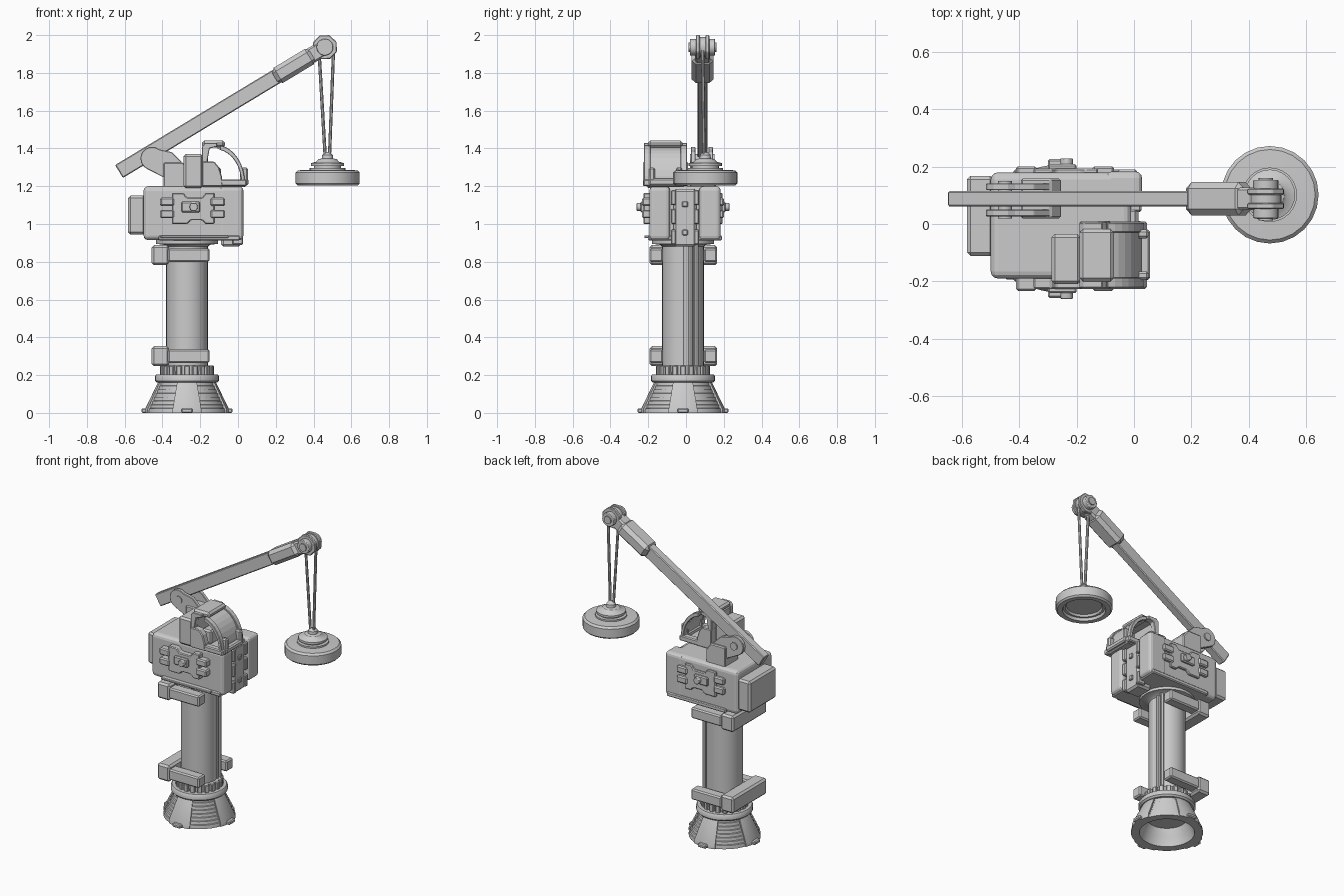
import bpy, bmesh
from math import sin, cos, pi, radians, atan2
from mathutils import Vector, Matrix

if "Cube" in bpy.data.objects:
    bpy.data.objects.remove(bpy.data.objects["Cube"])

CX, CY = -0.27, -0.016      # column axis
BY = 0.088                  # boom plane


def finish(name, bm, bevel=0, smooth=False, segs=2):
    bmesh.ops.remove_doubles(bm, verts=bm.verts, dist=1e-5)
    bmesh.ops.dissolve_degenerate(bm, edges=bm.edges, dist=1e-6)
    bmesh.ops.recalc_face_normals(bm, faces=bm.faces)
    me = bpy.data.meshes.new(name)
    bm.to_mesh(me)
    bm.free()
    ob = bpy.data.objects.new(name, me)
    bpy.context.collection.objects.link(ob)
    if bevel:
        m = ob.modifiers.new("bevel", 'BEVEL')
        m.width, m.segments, m.limit_method = bevel, segs, 'ANGLE'
    if smooth:
        bpy.context.view_layer.objects.active = ob
        ob.select_set(True)
        bpy.ops.object.shade_smooth_by_angle(angle=radians(35))
        ob.select_set(False)
    return ob


def box(name, x, y, z, bevel=0.006, segs=1):
    bm = bmesh.new()
    bmesh.ops.create_cube(bm, size=1)
    for v in bm.verts:
        v.co = [lo + (c + .5) * (hi - lo) for c, (lo, hi) in zip(v.co, (x, y, z))]
    return finish(name, bm, bevel, segs=segs)


def prism(name, pts, y0, y1, bevel=0.005):
    """Extrude an x-z outline along y."""
    bm = bmesh.new()
    f = bm.faces.new([bm.verts.new((x, y0, z)) for x, z in pts])
    g = bmesh.ops.extrude_face_region(bm, geom=[f])['geom']
    bmesh.ops.translate(bm, vec=(0, y1 - y0, 0), verts=[v for v in g if isinstance(v, bmesh.types.BMVert)])
    return finish(name, bm, bevel, segs=1)


def lathe(name, prof, c, n=32, a0=0, a1=2 * pi, smooth=True):
    """Turn a closed r-z outline round a vertical axis, fully or as a sector."""
    bm = bmesh.new()
    full = a1 - a0 > 6.28
    rings = []
    for i in range(n if full else n + 1):
        a = a0 + (a1 - a0) * i / n
        rings.append([bm.verts.new((c[0] + r * cos(a), c[1] + r * sin(a), z)) for r, z in prof])
    m = len(prof)
    for i in range(n):
        p, q = rings[i], rings[(i + 1) % len(rings)]
        for j in range(m):
            bm.faces.new((p[j], q[j], q[(j + 1) % m], p[(j + 1) % m]))
    if not full:
        bm.faces.new(rings[0])
        bm.faces.new(rings[-1])
    return finish(name, bm, 0, smooth)


def rod(name, p, q, r, n=8, bevel=0):
    p, q = Vector(p), Vector(q)
    d = q - p
    bm = bmesh.new()
    bmesh.ops.create_cone(bm, cap_ends=True, segments=n, radius1=r, radius2=r, depth=d.length,
                          matrix=Matrix.Translation((p + q) / 2) @ d.to_track_quat('Z', 'Y').to_matrix().to_4x4())
    return finish(name, bm, bevel, True)


# Stepped hollow base skirt
steps = []
for i in range(8):
    r = 0.215 - 0.0095 * i
    steps += [(r, 0.005 + 0.02 * i), (r - 0.003, 0.023 + 0.02 * i)]
lathe("base_skirt", [(0.165, 0)] + [(0.215, 0)] + steps + [(0.12, 0.165), (0.125, 0.1), (0.15, 0.06)], (CX, CY))
for k in range(4):
    a, h = k * pi / 2, radians(20)
    lathe("base_smooth_panel", [(0.19, 0), (0.222, 0), (0.222, 0.02), (0.152, 0.165), (0.12, 0.165)],
          (CX, CY), 6, a - h, a + h)
    f = box("base_foot", (0.19, 0.242), (-0.03, 0.03), (0, 0.024))
    f.matrix_world = Matrix.Translation((CX, CY, 0)) @ Matrix.Rotation(a, 4, 'Z')
lathe("base_collar", [(0.09, 0.16), (0.16, 0.16), (0.17, 0.17), (0.17, 0.193), (0.163, 0.203), (0.09, 0.203)], (CX, CY))
lathe("neck", [(0, 0.1), (0.12, 0.1), (0.128, 0.25), (0, 0.25)], (CX, CY))
for k in range(20):
    t = box("neck_tooth", (0.115, 0.143), (-0.014, 0.014), (0.2, 0.25), 0.004)
    t.matrix_world = Matrix.Translation((CX, CY, 0)) @ Matrix.Rotation(k * pi / 10, 4, 'Z')

# Column, cable rails and top collar
lathe("column", [(0, 0.24), (0.11, 0.24), (0.11, 0.88), (0.122, 0.89), (0.165, 0.895), (0.165, 0.925), (0, 0.925)], (CX, CY))
for y in (-0.012, 0.022, 0.054):
    rod("column_rail", (-0.172, y, 0.25), (-0.172, y, 0.89), 0.013)

# U-shaped clamps round the column
for z in (0.30, 0.835):
    box("clamp_back", (-0.457, -0.365), (-0.193, 0.165), (z - 0.053, z + 0.053), 0.012)
    for y in (-0.193, 0.095):
        box("clamp_arm", (-0.37, -0.15), (y, y + 0.07), (z - 0.035, z + 0.035), 0.008)

# Machine housing
box("housing", (-0.5, -0.01), (-0.19, 0.18), (0.915, 1.2), 0.025, 3)
for y in ((-0.193, -0.085), (0.07, 0.183)):
    box("housing_front_lobe", (-0.1, 0.028), y, (0.915, 1.2), 0.022, 3)
box("housing_lower_lip", (-0.42, 0.01), (-0.2, 0.19), (0.912, 0.94), 0.006)
box("rear_counterweight", (-0.582, -0.49), (-0.112, 0.168), (0.945, 1.15), 0.012)

# Front plate with raised frame
box("front_plate", (-0.09, 0.015), (-0.065, 0.055), (0.88, 1.185), 0.012)
for y in (-0.08, 0.042):
    for z in ((0.89, 0.97), (1.0, 1.08), (1.1, 1.18)):
        box("front_plate_rib", (-0.03, 0.026), (y, y + 0.028), z)
for z in (0.955, 1.105):
    box("front_latch", (0.0, 0.026), (-0.02, 0.01), (z - 0.015, z + 0.015), 0.004)

# Side hatches, mirrored across the housing
for s in (-1, 1):
    def side(d0, d1):
        return sorted((CY + s * d0, CY + s * d1))
    plate = [(-0.35, 1.0), (-0.27, 1.0), (-0.25, 1.02), (-0.19, 1.02), (-0.17, 1.0), (-0.125, 1.0), (-0.125, 1.165),
             (-0.17, 1.165), (-0.19, 1.14), (-0.27, 1.14), (-0.29, 1.165), (-0.35, 1.165)]
    prism("side_hatch", plate, *side(0.16, 0.21))
    for x in ((-0.412, -0.34), (-0.145, -0.07)):
        for z in (1.053, 1.117):
            box("side_clip", x, side(0.15, 0.217), (z - 0.022, z + 0.022), 0.007)
    box("side_lock", (-0.3, -0.2), side(0.19, 0.225), (1.062, 1.118))
    rod("side_lock_knob", (CX + 0.035, CY + s * 0.2, 1.09), (CX + 0.035, CY + s * 0.245, 1.09), 0.022, 12, 0.003)
    box("side_rail", (-0.41, -0.05), side(0.16, 0.205), (0.925, 0.94), 0.004)

# Cabin: arched side frames, solid rear quarters, curved windscreen
def arch(r0, r1, a0=0, a1=80, n=8):
    c = (-0.12, 1.22)
    ang = [radians(a0 + (a1 - a0) * i / n) for i in range(n + 1)]
    p = [(c[0] + r0 * 0.78 * cos(a), c[1] + r0 * cos(pi / 2 - a)) for a in ang]
    q = [(c[0] + r1 * 0.78 * cos(a), c[1] + r1 * cos(pi / 2 - a)) for a in ang]
    return p + q[::-1]

quarter = [(-0.19, 1.2), (-0.08, 1.2), (-0.085, 1.25), (-0.1, 1.3), (-0.125, 1.33), (-0.19, 1.33)]
for y in (-0.222, -0.03):
    prism("cabin_arch", arch(0.2, 0.175), y, y + 0.035, 0.003)
    prism("cabin_rear_quarter", quarter, y - 0.005, y + 0.04)
    prism("cabin_rear_post", [(-0.19, 1.32), (-0.165, 1.32), (-0.15, 1.4), (-0.11, 1.41), (-0.11, 1.43), (-0.175, 1.43),
                              (-0.19, 1.41)], y, y + 0.035, 0.003)
    box("cabin_sill", (-0.12, 0.045), (y - 0.004, y + 0.039), (1.2, 1.235))
prism("cabin_windscreen", arch(0.19, 0.178, 0, 85), -0.2, -0.02, 0)
box("cabin_floor", (-0.19, 0.04), (-0.2, -0.01), (1.195, 1.215))
box("cabin_back_wall", (-0.188, -0.16), (-0.2, -0.02), (1.2, 1.41))
box("cabin_roof", (-0.19, -0.07), (-0.2, -0.018), (1.405, 1.442), 0.012)
box("cabin_front_bumper", (0.01, 0.056), (-0.195, -0.02), (1.205, 1.24), 0.008)
for y in (-0.195, -0.05):
    box("cabin_headlight", (0.01, 0.052), (y, y + 0.03), (1.22, 1.3), 0.008)
box("cabin_seat", (-0.16, -0.09), (-0.15, -0.07), (1.21, 1.3), 0.01)
box("engine_box", (-0.288, -0.185), (-0.21, -0.035), (1.19, 1.37), 0.012)

# Boom pedestal and pivot cheeks
prism("boom_pedestal", [(-0.395, 1.19), (-0.255, 1.19), (-0.255, 1.28), (-0.29, 1.325), (-0.395, 1.325)], 0.02, 0.158, 0.006)
pivot = [(-0.455 + 0.062 * cos(radians(a)), 1.347 + 0.062 * sin(radians(a))) for a in range(50, 251, 25)]
for y in (0.026, 0.118):
    prism("pivot_cheek", pivot + [(-0.4, 1.25), (-0.29, 1.22), (-0.28, 1.31), (-0.35, 1.38)], y, y + 0.024, 0.003)
rod("pivot_pin", (-0.45, 0.02, 1.345), (-0.45, 0.15, 1.345), 0.025, 14)

# Boom, octagonal sleeve and head, laid along the boom axis
start, tip = Vector((-0.63, BY, 1.278)), Vector((0.46, BY, 1.936))
ang = atan2(tip.z - start.z, tip.x - start.x)
L = (tip - start).length
M = Matrix.Translation(start) @ Matrix.Rotation(-ang, 4, 'Y')
box("boom", (0, L - 0.1), (-0.027, 0.027), (-0.04, 0.04), 0.005).matrix_world = M
sleeve = box("boom_sleeve", (L - 0.31, L - 0.075), (-0.058, 0.058), (-0.047, 0.047), 0.022)
sleeve.matrix_world = M
box("boom_neck", (L - 0.1, L), (-0.04, 0.04), (-0.042, 0.042), 0.01).matrix_world = M
head = [(0.068 * cos(radians(a)), 0.068 * sin(radians(a))) for a in range(0, 360, 45)]
for y in (-0.036, 0.014):
    h = prism("head_cheek", head, y, y + 0.022, 0.004)
    h.matrix_world = Matrix.Translation(tip) @ Matrix.Rotation(radians(-ang * 57.3 + 7), 4, 'Y')
rod("head_pulley", (0.46, BY - 0.02, 1.936), (0.46, BY + 0.02, 1.936), 0.055, 20)
rod("head_axle", (0.46, 0.02, 1.936), (0.46, 0.154, 1.936), 0.044, 20, 0.004)
rod("head_axle_cap", (0.46, 0.013, 1.936), (0.46, 0.161, 1.936), 0.025, 16)

# Hoist cables
for x0, x1 in ((0.428, 0.462), (0.506, 0.484)):
    rod("hoist_cable", (x0, BY, 1.93), (x1, 0.095, 1.35), 0.009, 8)

# Lifting magnet with recessed underside
HC = (0.474, 0.102)
lathe("magnet_disc", [(0, 1.235), (0.105, 1.235), (0.112, 1.222), (0.125, 1.222), (0.13, 1.205), (0.16, 1.205), (0.17, 1.215),
                      (0.17, 1.272), (0.158, 1.284), (0.095, 1.287), (0.095, 1.297), (0, 1.297)], HC, 24)
lathe("magnet_crown", [(0, 1.29), (0.072, 1.29), (0.072, 1.308), (0.088, 1.308), (0.088, 1.322), (0.06, 1.33), (0.05, 1.342),
                       (0.03, 1.347), (0.028, 1.365), (0.016, 1.378), (0, 1.382)], HC, 24)
